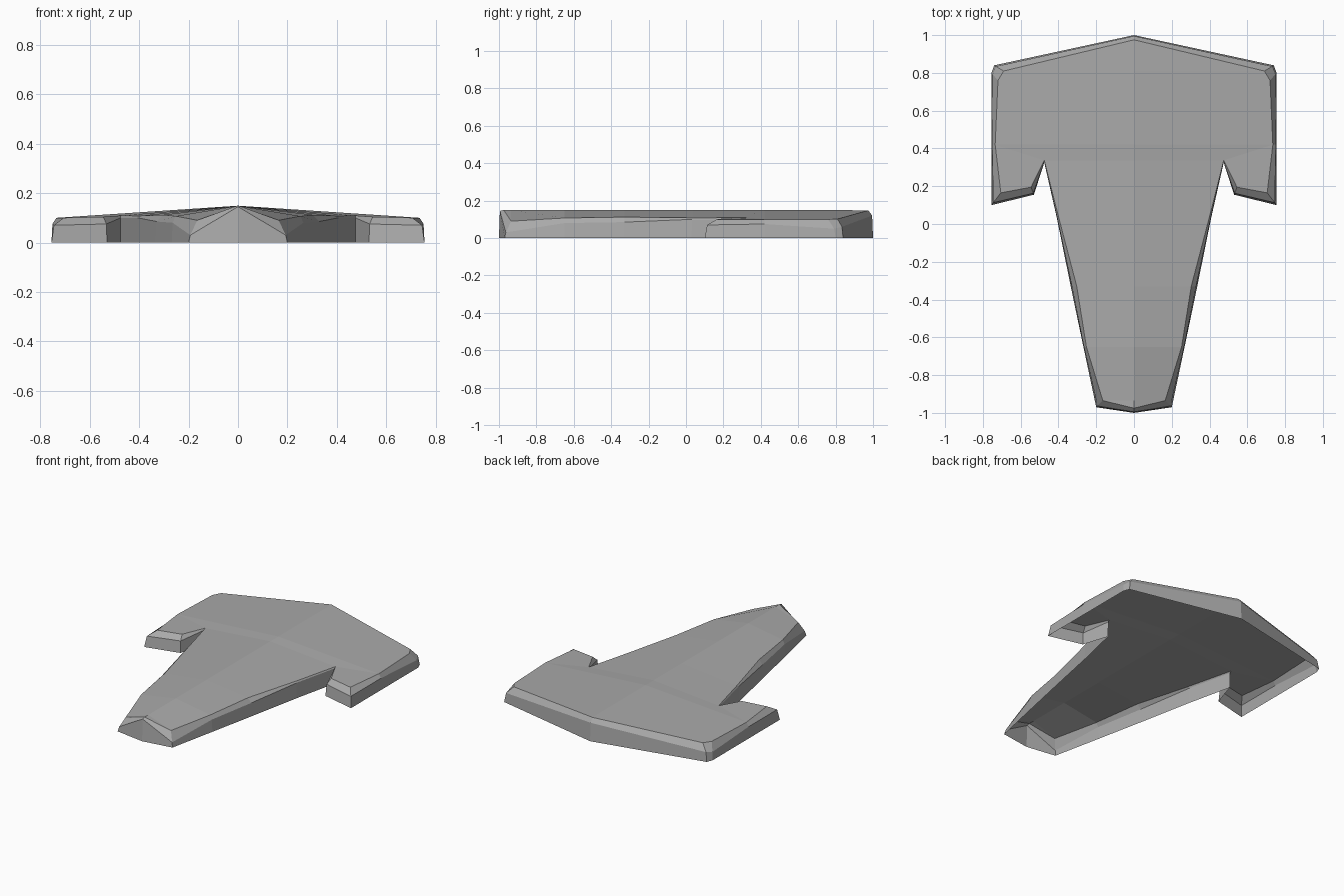
import bpy
import bmesh
from mathutils import Vector

if "Cube" in bpy.data.objects:
    bpy.data.objects.remove(bpy.data.objects["Cube"], do_unlink=True)

# Single plain grey finish
grey = bpy.data.materials.new("plain_grey")
grey.use_nodes = True
grey.diffuse_color = (0.4, 0.4, 0.4, 1)
bsdf = next(n for n in grey.node_tree.nodes if n.type == "BSDF_PRINCIPLED")
bsdf.inputs["Base Color"].default_value = (0.4, 0.4, 0.4, 1)

# Left half outline, from tail centre round to nose centre:
# (base x, y), height of wall, (shoulder x, y, z)
STATIONS = [
    ((0, 1), .12, (0, .975, .148)),             # tail point
    ((.74, .84), .06, (.69, .81, .102)),        # rear wing corner
    ((.755, .8), .05, (.72, .76, .1)),
    ((.755, .42), .075, (.735, .42, .1)),       # wing side
    ((.755, .1), .07, (.705, .165, .1)),        # wing tip
    ((.53, .155), .075, (.545, .195, .104)),
    ((.475, .325), .1, (.475, .337, .109)),     # notch
    ((.408, .03), .1, (.4, .04, .108)),         # body side
    ((.335, -.33), .085, (.303, -.33, .112)),
    ((.268, -.65), .08, (.252, -.65, .107)),
    ((.2, -.97), .03, (.165, -.935, .09)),      # nose corner
    ((0, -1), .145, (0, -.975, .15)),           # nose centre
]
WING_LOBE = (3, 4, 5, 6)
RIDGE_HEIGHT = .149

bm = bmesh.new()
base, rim, shoulder = [], [], []
for (x, y), wall, top in STATIONS:
    foot = Vector((x, y, 0))
    edge = foot.lerp(Vector(top), .2)
    edge.z = wall
    base.append(bm.verts.new(foot))
    rim.append(bm.verts.new(edge))
    shoulder.append(bm.verts.new(top))

# Side walls and bevelled edge; the underside stays open
for low, high in ((base, rim), (rim, shoulder)):
    for i in range(len(STATIONS) - 1):
        bm.faces.new((low[i], low[i + 1], high[i + 1], high[i]))

# Upper surface sloping to the centre ridge
bm.faces.new([shoulder[i] for i in WING_LOBE])
rows = [i for i in range(1, len(STATIONS) - 1) if i not in WING_LOBE[1:3]]
ridge = {i: bm.verts.new((0, shoulder[i].co.y, RIDGE_HEIGHT)) for i in rows}
for a, b in zip(rows, rows[1:]):
    bm.faces.new((shoulder[a], shoulder[b], ridge[b], ridge[a]))
for end, row in ((shoulder[0], rows[0]), (shoulder[-1], rows[-1])):
    bm.faces.new((end, shoulder[row], ridge[row]))

# Outward normals
bmesh.ops.recalc_face_normals(bm, faces=bm.faces)
bm.normal_update()
if sum(f.normal.z * f.calc_area() for f in bm.faces) < 0:
    bmesh.ops.reverse_faces(bm, faces=bm.faces)

mesh = bpy.data.meshes.new("hull_shell")
bm.to_mesh(mesh)
bm.free()
mesh.materials.append(grey)
hull = bpy.data.objects.new("hull_shell", mesh)
bpy.context.collection.objects.link(hull)
mirror = hull.modifiers.new("mirror_halves", "MIRROR")
mirror.use_clip = True
